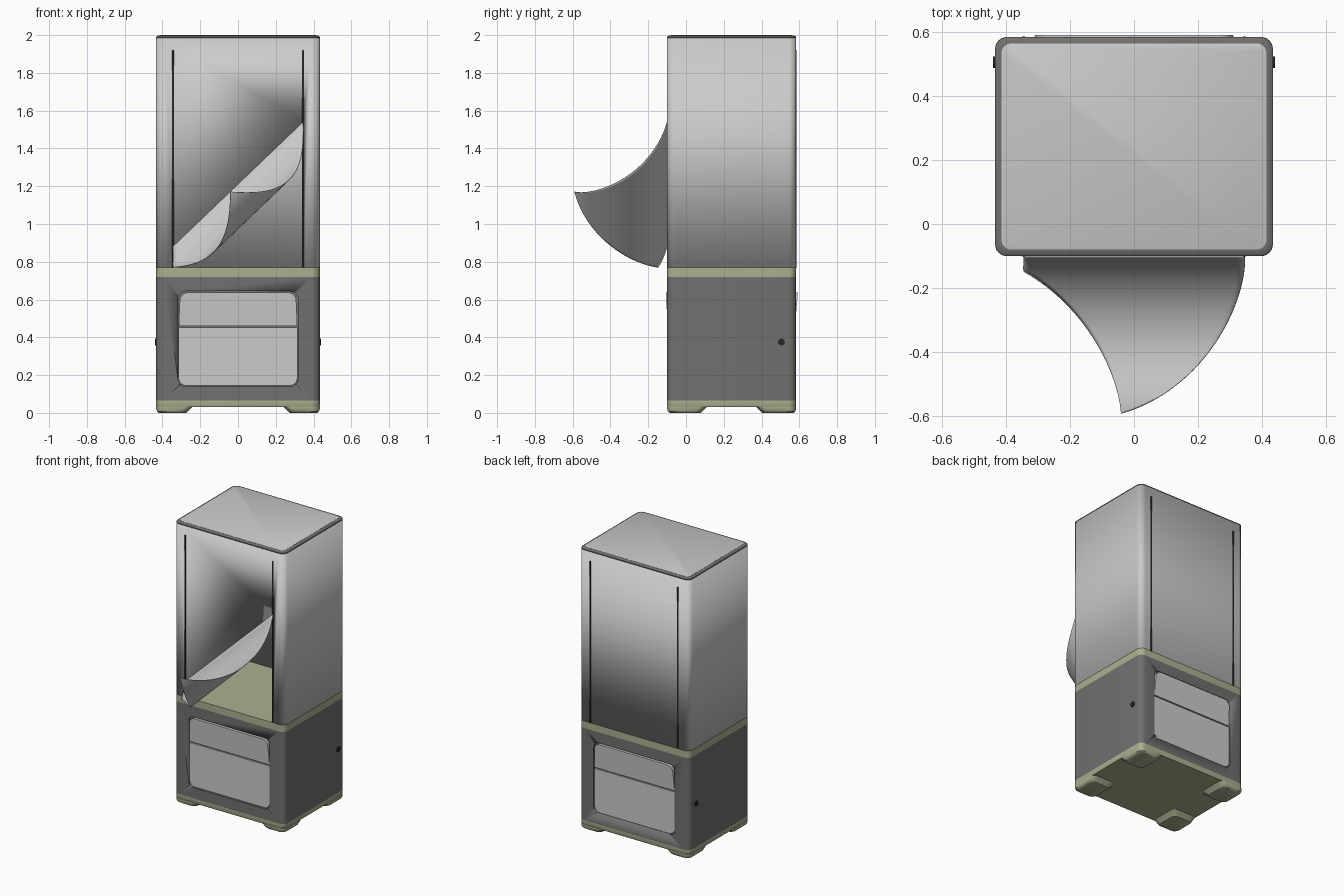
import bpy, bmesh, math
from mathutils import Vector

if "Cube" in bpy.data.objects:
    bpy.data.objects.remove(bpy.data.objects["Cube"])

X, Y0, Y1 = 0.433, -0.10, 0.583      # cabinet footprint
SLOT, ZB, ZT = 0.345, 0.768, 1.985   # slit position, upper box bottom and top


def material(name, rgb):
    m = bpy.data.materials.new(name)
    m.diffuse_color = (*rgb, 1)
    m.use_nodes = True
    m.node_tree.nodes["Principled BSDF"].inputs["Base Color"].default_value = m.diffuse_color
    return m


DARK = material("charcoal", (0.17, 0.16, 0.165))
OLIVE = material("olive", (0.41, 0.44, 0.28))
BLACK = material("black", (0.02, 0.02, 0.02))


def make(name, verts, faces, mat=None, recalc=True):
    me = bpy.data.meshes.new(name)
    bm = bmesh.new()
    vs = [bm.verts.new(v) for v in verts]
    for f in faces:
        bm.faces.new([vs[i] for i in f])
    bmesh.ops.remove_doubles(bm, verts=bm.verts[:], dist=1e-5)
    if recalc:
        bmesh.ops.recalc_face_normals(bm, faces=bm.faces[:])
    bm.to_mesh(me)
    bm.free()
    ob = bpy.data.objects.new(name, me)
    bpy.context.collection.objects.link(ob)
    if mat:
        me.materials.append(mat)
    return ob


def smooth(ob, angle=35):
    bpy.ops.object.select_all(action='DESELECT')
    ob.select_set(True)
    bpy.context.view_layer.objects.active = ob
    bpy.ops.object.shade_smooth_by_angle(angle=math.radians(angle))


def round_poly(corners, seg=6):
    """Polygon from (x, y, radius) corners, with rounded corners."""
    out, n = [], len(corners)
    for i, (x, y, r) in enumerate(corners):
        p = Vector((x, y))
        if r == 0:
            out.append(p)
            continue
        a = p + (Vector(corners[i - 1][:2]) - p).normalized() * r
        b = p + (Vector(corners[(i + 1) % n][:2]) - p).normalized() * r
        for k in range(seg + 1):
            t = k / seg
            w = [(1 - t) ** 2, 1.414 * t * (1 - t), t * t]
            out.append((a * w[0] + p * w[1] + b * w[2]) / sum(w))
    return out


def rect(x0, x1, y0, y1, r):
    return round_poly([(x0, y0, r), (x1, y0, r), (x1, y1, r), (x0, y1, r)])


def loft(name, rings, mat=None):
    """Closed solid through rings of 3D points."""
    n = len(rings[0])
    faces = [tuple(range(n))[::-1], tuple((len(rings) - 1) * n + i for i in range(n))]
    for k in range(len(rings) - 1):
        for i in range(n):
            j = (i + 1) % n
            faces.append((k * n + i, k * n + j, k * n + n + j, k * n + n + i))
    ob = make(name, [p for ring in rings for p in ring], faces, mat)
    smooth(ob)
    return ob


def block(name, levels, mat=None, r=0.04):
    """Rounded cabinet-shaped slab from (z, inset) levels."""
    return loft(name, [[(p.x, p.y, z) for p in rect(-X + d, X - d, Y0 + d, Y1 - d, r - d * 0.5)]
                       for z, d in levels], mat)


# Base plate and four tapered feet
block("base_plate", [(0.03, 0.004), (0.04, 0), (0.065, 0)], OLIVE)
for sx in (-1, 1):
    for sy, lab in ((-1, "front"), (1, "rear")):
        cy = (Y0 + Y1) / 2
        hy = (Y1 - Y0) / 2
        rings = []
        for z, inner, out in ((0, 0.165, 0.014), (0.008, 0.172, 0.004), (0.022, 0.186, 0), (0.035, 0.2, 0)):
            xs = sorted((sx * (X - out), sx * (X - inner + 0.005)))
            ys = sorted((cy + sy * (hy - out), cy + sy * (hy - inner - 0.015)))
            rings.append([(p.x, p.y, z) for p in rect(*xs, *ys, 0.036)])
        loft(f"{lab}_foot_{'left' if sx < 0 else 'right'}", rings, OLIVE)

# Lower cabinet, olive deck and lid
body = block("lower_cabinet", [(0.065, 0), (0.72, 0)], DARK)
block("olive_deck", [(0.72, 0), (0.77, 0)], OLIVE)
block("lid_rim", [(1.982, 0.002), (1.985, 0), (1.991, 0), (1.997, 0.008), (1.998, 0.02)], DARK)
block("lid_top", [(1.99, 0.02), (1.999, 0.02), (2.0, 0.022)])


def panel(name, outline, back, front, mat=None):
    return loft(name, [[(p.x, f(p.y), p.y) for p in outline] for f in (back, front)], mat)


# Recessed hatches in front and back
for s, yf, lab in ((-1, Y0, "front"), (1, Y1, "rear")):
    w, r = 0.318, 0.04
    hole = rect(-w, w, 0.14, 0.644, r)
    cut = panel(f"{lab}_hatch_cutter", hole, lambda z: yf - s * 0.015, lambda z: yf + s * 0.03)
    cut.hide_render = True
    cut.hide_viewport = True
    cut.display_type = 'WIRE'
    b = body.modifiers.new(f"{lab}_hatch", 'BOOLEAN')
    b.object, b.operation, b.solver = cut, 'DIFFERENCE', 'EXACT'
    lower = round_poly([(-0.314, 0.145, r), (0.314, 0.145, r), (0.314, 0.451, 0), (-0.314, 0.451, 0)])
    panel(f"{lab}_hatch_lower", lower, lambda z: yf - s * 0.015, lambda z: yf - s * 0.006)
    upper = round_poly([(-0.314, 0.459, 0), (0.314, 0.459, 0), (0.306, 0.637, r), (-0.306, 0.637, r)])
    panel(f"{lab}_hatch_flap", upper, lambda z: yf - s * 0.015,
          lambda z: yf + s * (-0.006 + 0.013 * min(1, (z - 0.459) / 0.15)))

# Side knobs
for s, lab in ((-1, "left"), (1, "right")):
    ring = [(0.505 + 0.018 * math.cos(a), 0.375 + 0.018 * math.sin(a))
            for a in (i * math.tau / 20 for i in range(20))]
    loft(f"side_knob_{lab}", [[(s * x, y, z) for y, z in ring] for x in (0.42, 0.44)], BLACK)

# Upper box: thin shell whose front wall has the peeled corner missing
FT, FB = 1.54, 0.88                  # fold line ends at right and left slit
loop = rect(-X, X, Y0, Y1, 0.04)
n = len(loop)
verts = [(p.x, p.y, z) for z in (ZB, ZT) for p in loop]
faces = []
for i in range(n):
    j = (i + 1) % n
    if abs(loop[i].y - Y0) < 1e-5 and abs(loop[j].y - Y0) < 1e-5:
        m = len(verts)
        verts += [(-SLOT, Y0, ZB), (-SLOT, Y0, FB), (SLOT, Y0, FT), (SLOT, Y0, ZB)]
        faces.append((i, m, m + 1, m + 2, m + 3, j, n + j, n + i))
    else:
        faces.append((i, j, n + j, n + i))
shell = make("upper_box", verts, faces, recalc=False)
sol = shell.modifiers.new("wall", 'SOLIDIFY')
sol.thickness, sol.offset = 0.004, -1
smooth(shell)

# Peeled flap: the missing corner rolled out along the fold line
u = Vector((2 * SLOT, FT - FB)).normalized()
nv = Vector((u.y, -u.x))
dmax = -nv.y * (FT - ZB)
R, half = 0.2615, math.radians(69.6)
ND, NU = 40, 32
verts, faces = [], []
for a in range(ND + 1):
    d = dmax * a / ND
    phi = half * (2 * a / ND - 1)
    y = Y0 - R * (math.sin(phi) + math.sin(half))
    roll = R * (math.cos(phi) - math.cos(half))
    hi = -nv.x * d / u.x
    lo = min(hi, max((-2 * SLOT - nv.x * d) / u.x, (ZB - FT - nv.y * d) / u.y))
    for b in range(NU + 1):
        p = Vector((SLOT, FT)) + nv * roll + u * (lo + (hi - lo) * b / NU)
        verts.append((p.x, y, p.y))
w = NU + 1
for a in range(ND):
    for b in range(NU):
        q = a * w + b
        if a == ND - 1:
            if b == 0:
                for c in range(NU):
                    faces.append((q + c, ND * w, q + c + 1))
        else:
            faces.append((q, q + w, q + w + 1, q + 1))
verts = verts[:ND * w + 1]
flap = make("peeled_flap", verts, faces)
sol = flap.modifiers.new("cloth", 'SOLIDIFY')
sol.thickness, sol.offset = 0.003, 0
smooth(flap, 50)

# Dark slits on front and back walls
for s, yf, lab in ((-1, Y0, "front"), (1, Y1, "rear")):
    for sx, side in ((-1, "left"), (1, "right")):
        sq = rect(sx * SLOT - 0.005, sx * SLOT + 0.005, ZB, 1.92, 0.003)
        panel(f"{lab}_slit_{side}", sq, lambda z: yf - s * 0.003, lambda z: yf + s * 0.0015, BLACK)
